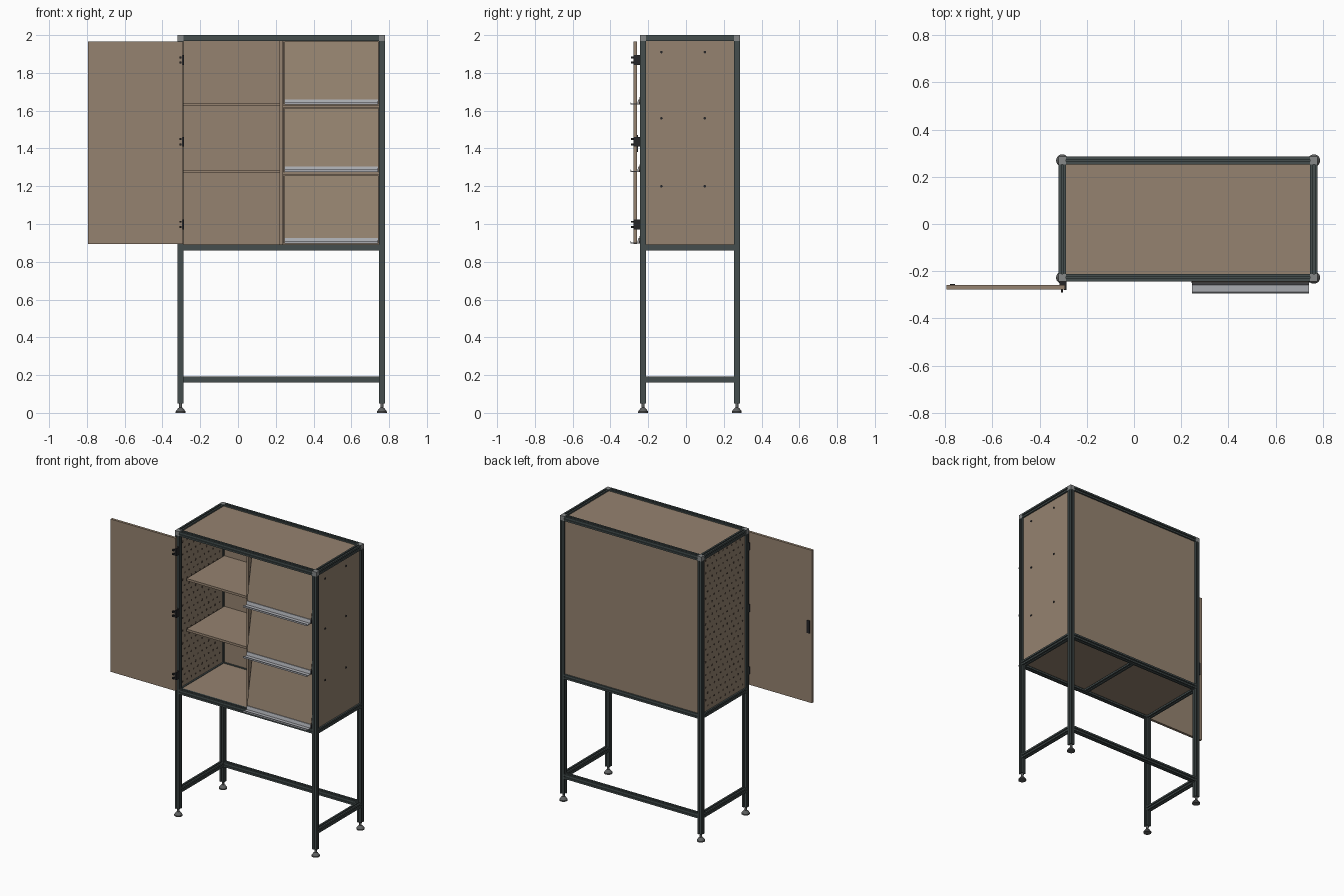
import bpy, bmesh, math
from mathutils import Matrix, Vector

old = bpy.data.objects.get("Cube")
if old:
    bpy.data.objects.remove(old, do_unlink=True)


def material(name, r, g, b):
    m = bpy.data.materials.new(name)
    m.use_nodes = True
    m.diffuse_color = (r, g, b, 1)
    m.node_tree.nodes["Principled BSDF"].inputs["Base Color"].default_value = (r, g, b, 1)
    return m


WOOD = material("brown board", 0.30, 0.225, 0.16)
FRAME = material("dark green grey metal", 0.058, 0.076, 0.076)
ALU = material("light aluminium", 0.40, 0.41, 0.44)
FOOT = material("foot grey", 0.11, 0.115, 0.115)
CAP = material("corner grey", 0.24, 0.25, 0.25)
BLACK = material("black fitting", 0.018, 0.018, 0.02)
HOLE = material("hole brown", 0.07, 0.05, 0.037)


def finish(name, bm, mat):
    bmesh.ops.recalc_face_normals(bm, faces=bm.faces)
    me = bpy.data.meshes.new(name)
    bm.to_mesh(me)
    bm.free()
    me.materials.append(mat)
    ob = bpy.data.objects.new(name, me)
    bpy.context.collection.objects.link(ob)
    return ob


def prism(name, points, axis, lo, hi, mat):
    """Extrude a closed 2D outline along one axis."""
    place = {"x": lambda u, v, t: (t, u, v),
             "y": lambda u, v, t: (u, t, v),
             "z": lambda u, v, t: (u, v, t)}[axis]
    bm = bmesh.new()
    face = bm.faces.new([bm.verts.new(place(u, v, lo)) for u, v in points])
    new = bmesh.ops.extrude_face_region(bm, geom=[face])["geom"]
    verts = [g for g in new if isinstance(g, bmesh.types.BMVert)]
    bmesh.ops.translate(bm, verts=verts, vec=place(0, 0, hi - lo))
    return finish(name, bm, mat)


def box(name, x0, x1, y0, y1, z0, z1, mat):
    return prism(name, [(x0, y0), (x1, y0), (x1, y1), (x0, y1)], "z", z0, z1, mat)


H = 0.016  # half width of the slotted bar


def bar(name, u, v, axis, lo, hi):
    """Square bar with a groove along each side."""
    side = [(-H, -H), (-0.004, -H), (-0.004, -0.009), (0.004, -0.009), (0.004, -H)]
    pts = []
    for k in range(4):
        c, s = round(math.cos(k * math.pi / 2)), round(math.sin(k * math.pi / 2))
        pts += [(u + a * c - b * s, v + a * s + b * c) for a, b in side]
    return prism(name, pts, axis, lo, hi, FRAME)


def lathe(name, profile, x, y, mat, steps=20):
    bm = bmesh.new()
    vs = [bm.verts.new((x + r, y, z)) for r, z in profile]
    es = [bm.edges.new(p) for p in zip(vs, vs[1:])]
    bmesh.ops.spin(bm, geom=vs + es, cent=(x, y, 0), axis=(0, 0, 1),
                   angle=2 * math.pi, steps=steps)
    bmesh.ops.remove_doubles(bm, verts=bm.verts, dist=1e-5)
    return finish(name, bm, mat)


def discs(name, spots, x, radius, depth, sides, mat):
    """Thin round plates facing along x."""
    bm = bmesh.new()
    for y, z in spots:
        mtx = Matrix.Translation(Vector((x, y, z))) @ Matrix.Rotation(math.pi / 2, 4, "Y")
        bmesh.ops.create_cone(bm, cap_ends=True, segments=sides, radius1=radius,
                              radius2=radius, depth=depth, matrix=mtx)
    return finish(name, bm, mat)


XL, XR, YF, YB = -0.304, 0.762, -0.227, 0.269
TOP, LOW, BRACE = 1.984, 0.876, 0.176

# Posts, corner caps and levelling feet
for sx, x in (("right", XL), ("left", XR)):
    for sy, y in (("front", YF), ("back", YB)):
        tag = f"{sy}_{sx}"
        bar(f"post_{tag}", x, y, "z", 0.05, TOP - H)
        box(f"corner_cap_{tag}", x - H, x + H, y - H, y + H, TOP - H, TOP + H, CAP)
        foot = lathe(f"foot_{tag}", [(0, 0), (0.026, 0), (0.026, 0.008), (0.014, 0.024),
                                     (0.008, 0.028), (0.008, 0.052), (0, 0.052)], x, y, FOOT)
        bpy.context.view_layer.objects.active = foot
        foot.select_set(True)
        bpy.ops.object.shade_smooth_by_angle(angle=math.radians(35))
        foot.select_set(False)

# Horizontal frame bars
for level, z in (("top", TOP), ("cabinet", LOW), ("brace", BRACE)):
    bar(f"{level}_bar_back", YB, z, "x", XL + H, XR - H)
    if level != "brace":
        bar(f"{level}_bar_front", YF, z, "x", XL + H, XR - H)
    bar(f"{level}_bar_right", XL, z, "y", YF + H, YB - H)
    bar(f"{level}_bar_left", XR, z, "y", YF + H, YB - H)
bar("middle_floor_bar", 0.23, LOW, "y", YF + H, YB - H)

# Panels set into the frame grooves
x0, x1, y0, y1 = XL + 0.01, XR - 0.01, YF + 0.01, YB - 0.01
z0, z1 = LOW + 0.01, TOP - 0.01
box("top_panel", x0, x1, y0, y1, TOP - 0.004, TOP + 0.006, WOOD)
box("floor_panel", x0, x1, y0, y1, LOW + 0.002, LOW + 0.012, WOOD)
box("back_panel", x0, x1, YB - 0.005, YB + 0.005, z0, z1, WOOD)
box("right_side_panel", XL - 0.005, XL + 0.005, y0, y1, z0, z1, WOOD)
box("left_side_panel", XR - 0.005, XR + 0.005, y0, y1, z0, z1, WOOD)
box("divider_panel", 0.221, 0.239, YF + 0.004, y1, z0, z1, WOOD)

# Staggered holes on the perforated side, screws on the other
spots = []
for row in range(24):
    shift = 0.024 if row % 2 else 0
    spots += [(-0.185 + shift + 0.048 * col, 0.925 + 0.0445 * row) for col in range(9)]
discs("side_holes", spots, XL, 0.008, 0.0112, 8, HOLE)
screws = [(y, z) for y in (-0.13, 0.10) for z in (1.20, 1.56, 1.91)]
discs("side_screws", screws, XR + 0.006, 0.007, 0.006, 10, BLACK)

# Shelves and drawer floors
for z in (1.632, 1.277):
    box("shelf", XL + H, 0.221, -0.16, y1, z - 0.008, z + 0.008, WOOD)
    box("drawer_floor", 0.239, XR - H, -0.20, y1, z - 0.014, z - 0.002, WOOD)

# Tilted flaps with an angled pull strip along the bottom
for zb, zt in ((0.897, 1.258), (1.276, 1.613), (1.632, 1.965)):
    yb = -0.252
    yt = yb + 0.18 * (zt - zb)
    prism("flap", [(yb, zb), (yt, zt), (yt + 0.012, zt), (yb + 0.012, zb)],
          "x", 0.245, 0.74, WOOD)
    prism("flap_pull", [(-0.294, zb), (yb, zb), (yb + 0.005, zb + 0.028), (yb, zb + 0.028),
                        (yb - 0.006, zb + 0.006), (-0.289, zb + 0.005), (-0.291, zb + 0.012),
                        (-0.294, zb + 0.012)], "x", 0.245, 0.74, ALU)
    for x in (0.2415, 0.7405):
        prism("flap_side_bracket", [(yb + 0.002, zb), (yt + 0.004, zt), (yt + 0.03, zt),
                                    (yt + 0.03, zb)], "x", x, x + 0.003, BLACK)

# Open door with hinges and latch plate
box("door", -0.795, -0.292, -0.277, -0.259, 0.895, 1.966, WOOD)
box("door_latch", -0.78, -0.758, -0.26, -0.254, 1.38, 1.47, BLACK)
for z in (0.998, 1.435, 1.868):
    box("hinge_leaf", -0.316, -0.286, -0.259, -0.243, z - 0.026, z + 0.026, BLACK)
    box("hinge_pin", -0.296, -0.285, -0.279, -0.243, z - 0.026, z + 0.026, BLACK)
    for dz in (-0.014, 0.014):
        box("hinge_bolt", -0.31, -0.30, -0.29, -0.277, z + dz - 0.005, z + dz + 0.005, BLACK)
